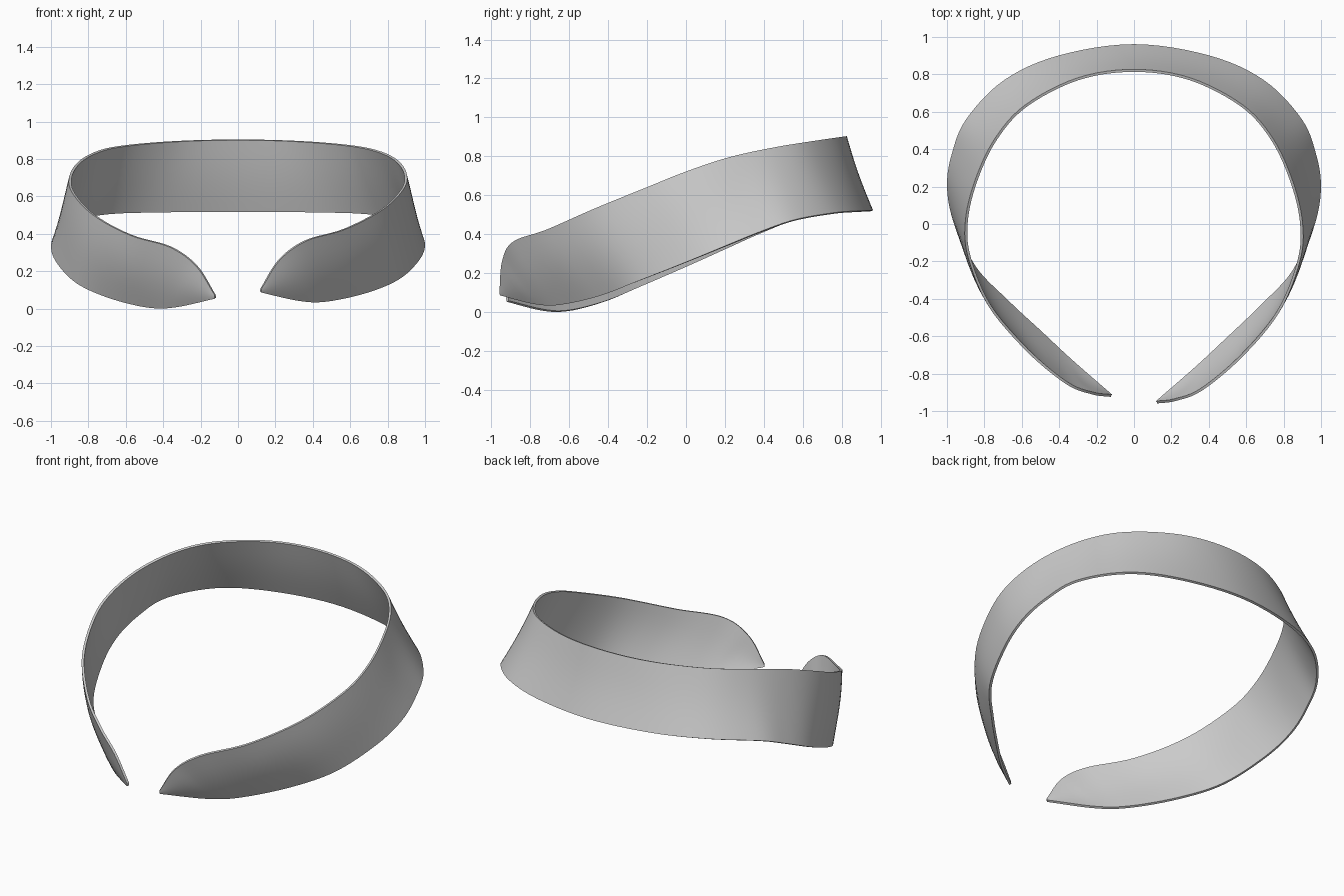
import bpy, bmesh, math
from mathutils import Vector

if "Cube" in bpy.data.objects:
    bpy.data.objects.remove(bpy.data.objects["Cube"])

# Matching points on the upper and lower rims, back centre to front tip (right half)
TOP = [(0, .82, .902), (.3, .775, .895), (.58, .63, .873), (.74, .45, .843), (.845, .22, .793),
       (.895, 0, .72), (.88, -.2, .64), (.77, -.47, .53), (.57, -.71, .425),
       (.36, -.885, .362), (.22, -.94, .26), (.122, -.953, .105)]
LOW = [(0, .955, .52), (.4, .895, .517), (.69, .765, .508), (.89, .56, .472), (.965, .38, .41),
       (.993, .2, .337), (.96, 0, .255), (.855, -.25, .157), (.68, -.44, .085),
       (.47, -.64, .04), (.33, -.77, .043), (.122, -.951, .088)]
STEPS, ROWS = 6, 8


def spline(points):
    """Smooth curve through the points, mirrored at the back centre."""
    p = [Vector(q) for q in points]
    p = [Vector((-p[1].x, p[1].y, p[1].z))] + p + [2 * p[-1] - p[-2]]
    out = []
    for i in range(1, len(p) - 2):
        a, b, c, d = p[i - 1:i + 3]
        for s in range(STEPS):
            t = s / STEPS
            out.append(.5 * (2 * b + (c - a) * t + (2 * a - 5 * b + 4 * c - d) * t * t
                             + (3 * b - a - 3 * c + d) * t ** 3))
    return out + [p[-2]]


def left_side(v):
    """Mirror a point; the left end sits slightly lower and further back."""
    w = min(1, max(0, (.5 - v.y) / 1.1))
    return Vector((-v.x, v.y + .035 * w, v.z - .033 * w))


def band_point(t, b, f):
    """Point across the band: hollow at the back, bulging towards the front."""
    v = b.lerp(t, f)
    bow = min(.018, max(-.008, -.03 * v.y)) * min(1, (t - b).length / .3)
    out = Vector((v.x, v.y, 0)).normalized()
    return v + out * bow * math.sin(math.pi * f)


# Band surface between the two rims
top, low = spline(TOP), spline(LOW)
top = [left_side(v) for v in top[:0:-1]] + top
low = [left_side(v) for v in low[:0:-1]] + low
bm = bmesh.new()
grid = [[bm.verts.new(band_point(t, b, r / ROWS)) for r in range(ROWS + 1)]
        for t, b in zip(top, low)]
for a, b in zip(grid, grid[1:]):
    for r in range(ROWS):
        bm.faces.new((a[r], a[r + 1], b[r + 1], b[r]))
bmesh.ops.recalc_face_normals(bm, faces=bm.faces)
mesh = bpy.data.meshes.new("collar_band")
bm.to_mesh(mesh)
bm.free()
band = bpy.data.objects.new("collar_band", mesh)
bpy.context.collection.objects.link(band)

# Thin sheet thickness
solid = band.modifiers.new("thickness", 'SOLIDIFY')
solid.thickness = .014
solid.offset = 0
bpy.context.view_layer.objects.active = band
band.select_set(True)
bpy.ops.object.modifier_apply(modifier="thickness")
bpy.ops.object.shade_smooth_by_angle(angle=.7)
